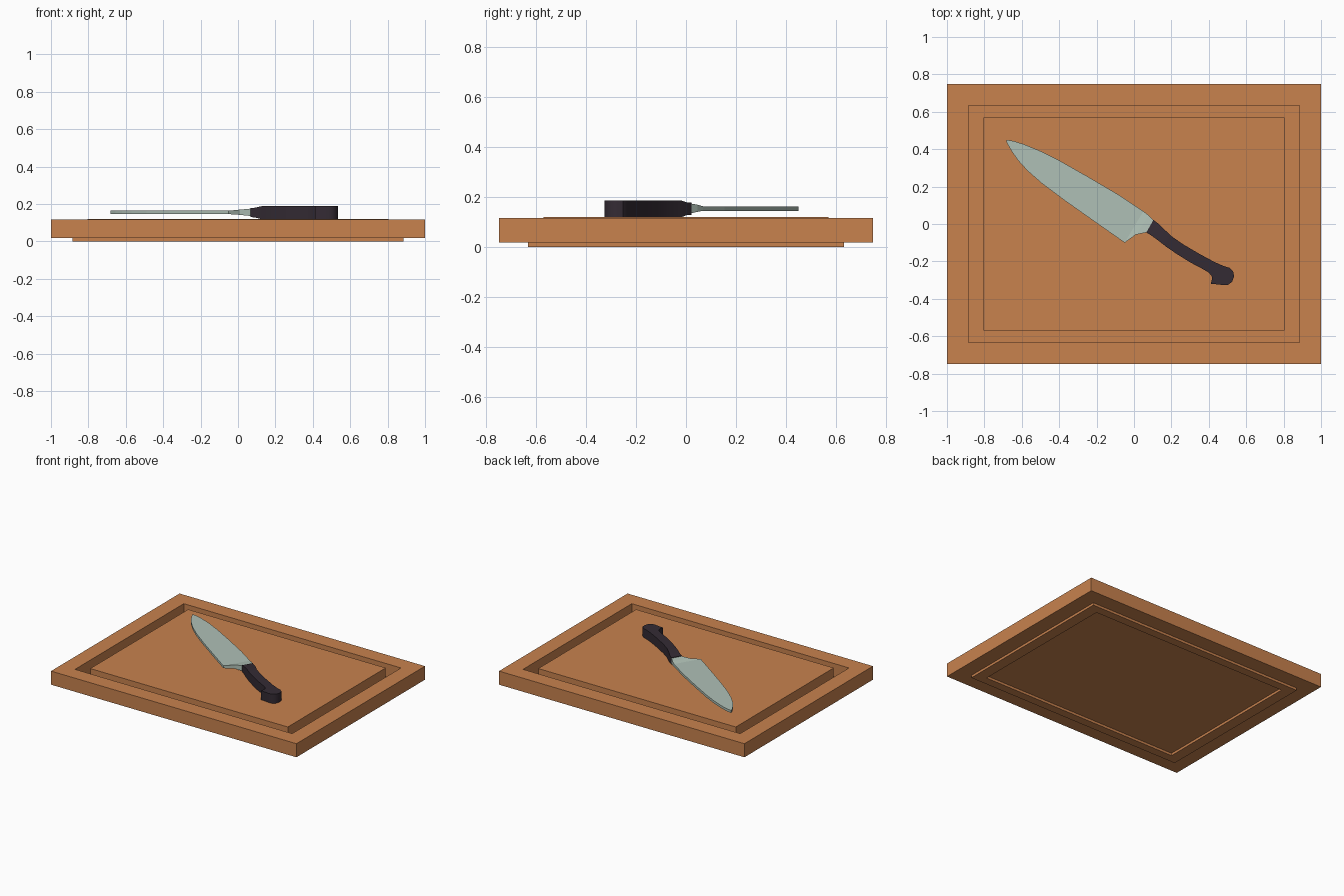
import bpy, bmesh, math


def material(name, rgb):
    m = bpy.data.materials.new(name)
    m.diffuse_color = (*rgb, 1)
    return m


def loft(name, sections, mat):
    """Join four-point sections with quads and cap both ends."""
    bm = bmesh.new()
    rings = [[bm.verts.new(p) for p in s] for s in sections]
    for a, b in zip(rings, rings[1:]):
        for i in range(4):
            j = (i + 1) % 4
            bm.faces.new((a[i], a[j], b[j], b[i]))
    bm.faces.new(rings[0])
    bm.faces.new(rings[-1])
    bmesh.ops.recalc_face_normals(bm, faces=bm.faces)
    me = bpy.data.meshes.new(name)
    bm.to_mesh(me)
    bm.free()
    me.materials.append(mat)
    ob = bpy.data.objects.new(name, me)
    bpy.context.collection.objects.link(ob)
    return ob


def rect(hx, hy, z):
    return [(-hx, -hy, z), (hx, -hy, z), (hx, hy, z), (-hx, hy, z)]


def slab(stations):
    """Each station: spine point, edge point, low z, high z."""
    return [[(sx, sy, lo), (sx, sy, hi), (ex, ey, hi), (ex, ey, lo)]
            for sx, sy, ex, ey, lo, hi in stations]


wood = material("orange_wood", (0.578, 0.223, 0.076))
steel = material("pale_steel", (0.43, 0.53, 0.47))
dark = material("dark_handle", (0.034, 0.024, 0.034))

# Board: nested rectangles give the raised centre, deep groove, rim and foot ring
loft("cutting_board", [rect(*r) for r in (
    (0.805, 0.57, 0.121), (0.805, 0.57, 0.02),
    (0.885, 0.633, 0.02), (0.885, 0.633, 0.118),
    (1.0, 0.748, 0.118), (1.0, 0.748, 0.018),
    (0.885, 0.633, 0.018), (0.885, 0.633, 0.0),
    (0.805, 0.57, 0.0), (0.805, 0.57, 0.018))], wood)

# Blade: flat plate thickening into the bolster
L, H = 0.146, 0.164
loft("knife_blade", slab([
    (-0.680, 0.450, -0.683, 0.440, L, H),
    (-0.640, 0.443, -0.655, 0.390, L, H),
    (-0.585, 0.425, -0.620, 0.340, L, H),
    (-0.500, 0.390, -0.570, 0.285, L, H),
    (-0.400, 0.340, -0.490, 0.215, L, H),
    (-0.250, 0.255, -0.370, 0.125, L, H),
    (-0.080, 0.155, -0.200, 0.005, L, H),
    (0.050, 0.068, -0.050, -0.100, L, H),
    (0.078, 0.047, 0.010, -0.057, 0.142, 0.170),
    (0.104, 0.020, 0.066, -0.045, 0.136, 0.175)]), steel)

# Handle: tapered neck, curved grip and hooked butt
L, H = 0.119, 0.188
loft("knife_handle", slab([
    (0.104, 0.022, 0.066, -0.045, 0.130, 0.178),
    (0.130, 0.002, 0.090, -0.060, 0.128, 0.180),
    (0.155, -0.022, 0.125, -0.085, L, H),
    (0.200, -0.065, 0.170, -0.120, L, H),
    (0.260, -0.107, 0.225, -0.158, L, H),
    (0.350, -0.160, 0.300, -0.205, L, H),
    (0.430, -0.203, 0.370, -0.242, L, H),
    (0.480, -0.225, 0.400, -0.260, L, H),
    (0.510, -0.234, 0.416, -0.280, L, H),
    (0.530, -0.252, 0.416, -0.298, L, H),
    (0.535, -0.280, 0.411, -0.320, L, H),
    (0.525, -0.309, 0.450, -0.323, L, H),
    (0.503, -0.325, 0.480, -0.327, L, H)]), dark)

# Soft shading around the handle curves, sharp at its rims
h = bpy.data.objects["knife_handle"]
bpy.context.view_layer.objects.active = h
h.select_set(True)
bpy.ops.object.shade_smooth_by_angle(angle=math.radians(35))
